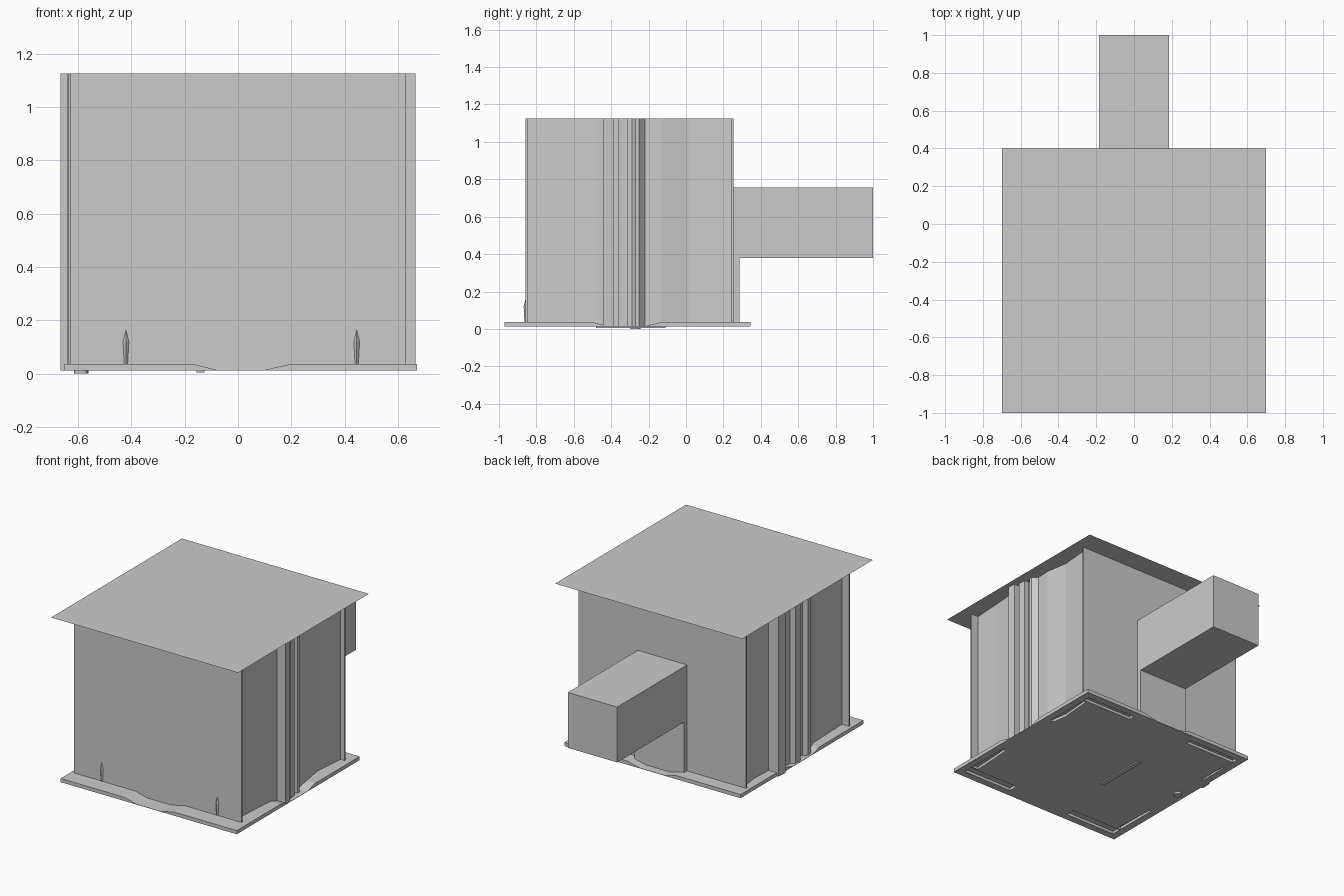
import bpy, bmesh
from mathutils import Vector

cube = bpy.data.objects.get("Cube")
if cube:
    bpy.data.objects.remove(cube, do_unlink=True)

grey = bpy.data.materials.new("plain grey")
grey.use_nodes = True
grey.diffuse_color = (0.6, 0.6, 0.6, 1)
grey.node_tree.nodes["Principled BSDF"].inputs["Base Color"].default_value = (0.6, 0.6, 0.6, 1)

TOP, FLOOR, DECK = 1.125, 0.012, 0.037


def finish(name, bm):
    bmesh.ops.recalc_face_normals(bm, faces=bm.faces)
    mesh = bpy.data.meshes.new(name)
    bm.to_mesh(mesh)
    bm.free()
    mesh.materials.append(grey)
    obj = bpy.data.objects.new(name, mesh)
    bpy.context.collection.objects.link(obj)
    return obj


def box(name, x, y, z):
    bm = bmesh.new()
    bmesh.ops.create_cube(bm, size=1)
    for v in bm.verts:
        v.co = Vector(r[0] + (c + 0.5) * (r[1] - r[0]) for c, r in zip(v.co, (x, y, z)))
    return finish(name, bm)


def prism(name, plan, z0, z1):
    bm = bmesh.new()
    face = bm.faces.new([bm.verts.new((x, y, z0)) for x, y in plan])
    new = bmesh.ops.extrude_face_region(bm, geom=[face])["geom"]
    for v in new:
        if isinstance(v, bmesh.types.BMVert):
            v.co.z = z1
    return finish(name, bm)


def cone(bm, x, y, z0, z1, r0, r1, sides):
    made = bmesh.ops.create_cone(bm, cap_ends=True, segments=sides,
                                 radius1=r0, radius2=r1, depth=z1 - z0)
    bmesh.ops.translate(bm, verts=made["verts"], vec=(x, y, (z0 + z1) / 2))


# Body with folded side walls, listed front to back
right_side = [(.575, -.85), (.585, -.65), (.6, -.48), (.6, -.44), (.665, -.44), (.66, -.385),
              (.61, -.385), (.61, -.36), (.645, -.36), (.64, -.31), (.61, -.31), (.61, -.29),
              (.635, -.27), (.635, -.25), (.6, -.22), (.605, -.13), (.58, .02), (.6, .25)]
left_side = [(-.575, -.85), (-.585, -.53), (-.61, -.45), (-.635, -.43), (-.635, -.4),
             (-.605, -.38), (-.605, -.33), (-.64, -.31), (-.64, -.26), (-.61, -.24),
             (-.61, -.116), (-.665, -.116), (-.66, -.045), (-.59, -.04), (-.585, .1), (-.6, .25)]
prism("folded_side_walls", right_side + left_side[::-1], FLOOR, TOP)

# Flat front and back walls overhang the folds
box("front_wall", (-.628, .628), (-.857, -.847), (FLOOR, TOP))
box("back_wall", (-.628, .628), (.243, .253), (FLOOR, TOP))

# Square roof sheet
bm = bmesh.new()
bm.faces.new([bm.verts.new((x, y, TOP)) for x, y in ((-.7, -1), (.7, -1), (.7, .4), (-.7, .4))])
finish("roof_sheet", bm)

# Rear duct and the shallow plinth beneath it
box("rear_duct", (-.185, .185), (.25, 1), (.38, .755))
box("duct_plinth", (-.185, .185), (.25, .285), (FLOOR, .38))

# Base: four raised pads divided by a sunken cross, hollow underneath
xs = (-.65, -.17, -.08, .1, .2, .67)
ys = (-.97, -.5, -.42, -.22, -.13, .345)
bm = bmesh.new()


def sheet(height):
    grid = [[bm.verts.new((x, y, height(i, j))) for j, y in enumerate(ys)]
            for i, x in enumerate(xs)]
    return {(i, j): bm.faces.new((grid[i][j], grid[i + 1][j], grid[i + 1][j + 1], grid[i][j + 1]))
            for i in range(5) for j in range(5)}


sheet(lambda i, j: FLOOR + .002 if i in (2, 3) or j in (2, 3) else DECK)
under = sheet(lambda i, j: FLOOR)
bmesh.ops.bridge_loops(bm, edges=[e for e in bm.edges if e.is_boundary])
bmesh.ops.recalc_face_normals(bm, faces=bm.faces)
pads = [under[i, j] for i in (0, 4) for j in (0, 4)]
for depth in (0, .018):
    bmesh.ops.inset_individual(bm, faces=pads, thickness=.0005 if depth else .07)
    for f in pads:
        for v in f.verts:
            v.co.z += depth
finish("base_plate", bm)

# Underside rail and round foot
box("underside_rail", (-.155, -.125), (-.48, -.11), (.004, FLOOR + .001))
bm = bmesh.new()
cone(bm, -.588, -.27, 0, FLOOR + .001, .027, .027, 16)
finish("round_foot", bm)

# Slim pointed studs on the front wall
for side, x in (("left", .445), ("right", -.42)):
    bm = bmesh.new()
    cone(bm, x, -.855, FLOOR, .12, .007, .013, 4)
    cone(bm, x, -.855, .12, .172, .013, 0, 4)
    finish(side + "_front_stud", bm)
